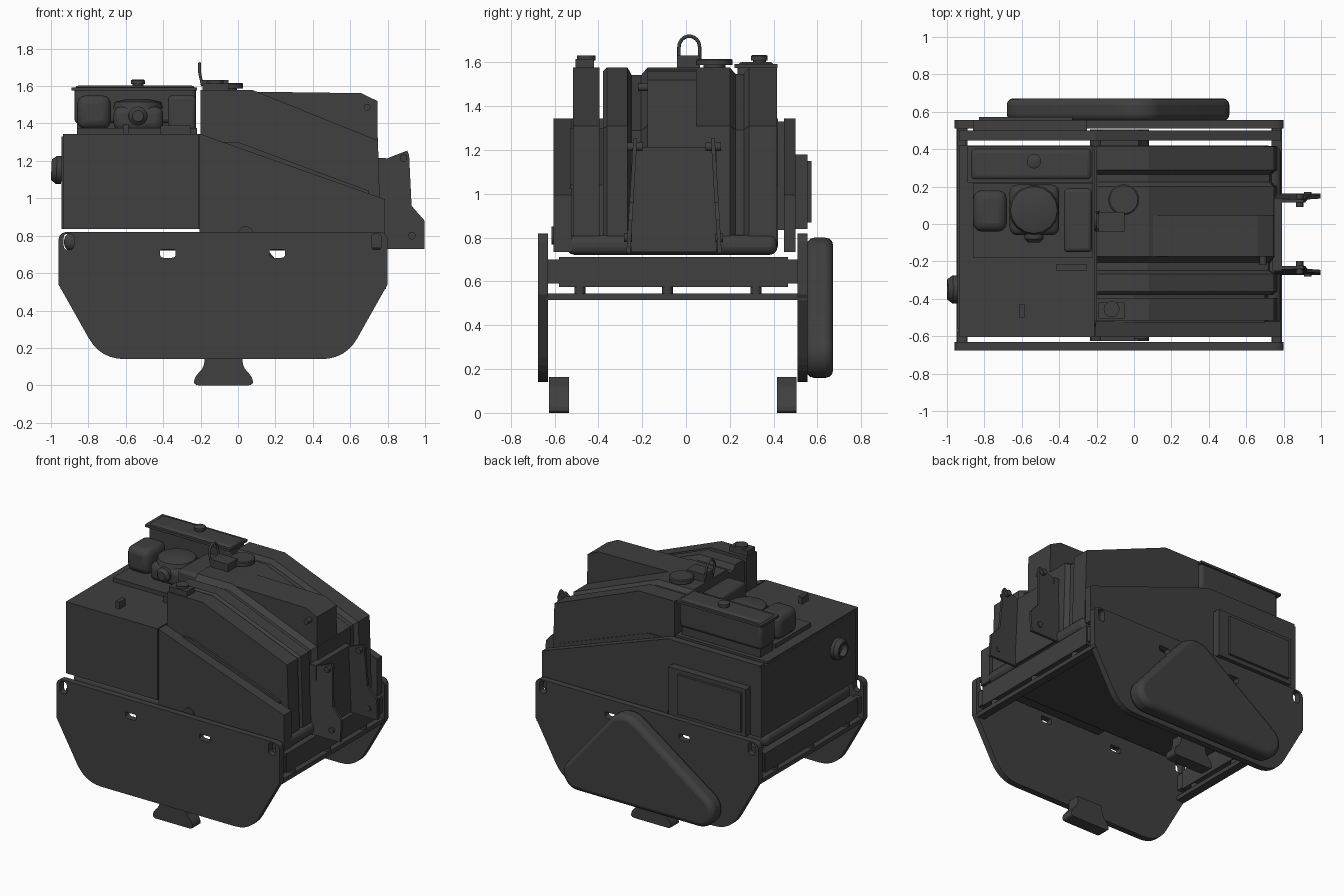
import bpy, bmesh, math
from mathutils import Vector, geometry

if "Cube" in bpy.data.objects:
    bpy.data.objects.remove(bpy.data.objects["Cube"])

mat = bpy.data.materials.new("dark_grey")
mat.diffuse_color = (0.05, 0.05, 0.05, 1)
mat.use_nodes = True
mat.node_tree.nodes["Principled BSDF"].inputs["Base Color"].default_value = mat.diffuse_color


def finish(bm, name, bevel=0, segs=3, smooth=False):
    bmesh.ops.recalc_face_normals(bm, faces=bm.faces[:])
    me = bpy.data.meshes.new(name)
    bm.to_mesh(me)
    bm.free()
    me.materials.append(mat)
    ob = bpy.data.objects.new(name, me)
    bpy.context.collection.objects.link(ob)
    if bevel:
        m = ob.modifiers.new("bevel", 'BEVEL')
        m.width, m.segments, m.limit_method = bevel, segs, 'ANGLE'
        m.angle_limit = math.radians(40)
    if smooth or bevel:
        bpy.ops.object.select_all(action='DESELECT')
        ob.select_set(True)
        bpy.context.view_layer.objects.active = ob
        bpy.ops.object.shade_smooth_by_angle(angle=math.radians(35))
    return ob


def rounded(pts, n=6):
    """Outline from (x, z, corner length) points, corners eased."""
    out = []
    for i, (x, z, r) in enumerate(pts):
        p = Vector((x, z))
        if r == 0:
            out.append(p)
            continue
        a = p + (Vector(pts[i - 1][:2]) - p).normalized() * r
        b = p + (Vector(pts[(i + 1) % len(pts)][:2]) - p).normalized() * r
        for k in range(n + 1):
            t = k / n
            out.append(a * (1 - t) ** 2 + p * 2 * t * (1 - t) + b * t * t)
    return out


def prism(name, pts, y0, y1, bevel=0, lean=0, smooth=False):
    """Side profile (x, z) extruded from y0 to y1."""
    bm = bmesh.new()
    zb = min(p[1] for p in pts)
    a, b = [[bm.verts.new((p[0], y + lean * (p[1] - zb), p[1])) for p in pts] for y in (y0, y1)]
    bm.faces.new(a)
    bm.faces.new(b[::-1])
    for i in range(len(pts)):
        bm.faces.new((a[i - 1], a[i], b[i], b[i - 1]))
    return finish(bm, name, bevel, smooth=smooth)


def box(name, x0, x1, y0, y1, z0, z1, bevel=0):
    return prism(name, [(x0, z0), (x1, z0), (x1, z1), (x0, z1)], y0, y1, bevel)


def lathe(name, centre, axis, prof, n=32):
    """Turned part: prof is (radius, height along axis)."""
    bm = bmesh.new()
    q = Vector((0, 0, 1)).rotation_difference(Vector(axis))
    rings = [[bm.verts.new(q @ Vector((r * math.cos(i * math.tau / n), r * math.sin(i * math.tau / n), h))
                           + Vector(centre)) for i in range(n)] for r, h in prof]
    for a, b in zip(rings, rings[1:]):
        for i in range(n):
            bm.faces.new((a[i - 1], a[i], b[i], b[i - 1]))
    bm.faces.new(rings[0])
    bm.faces.new(rings[-1])
    return finish(bm, name, smooth=True)


def ribbed(name, path, section, x_back, z_low):
    """Cover swept along a side path, with (y, depth) ribs across it."""
    bm = bmesh.new()
    P = [Vector(p) for p in path]
    rows = []
    for y, d in section:
        row = [(x_back, z_low)]
        for i, p in enumerate(P):
            u = (p - P[max(i - 1, 0)]).normalized() if i else (P[1] - p).normalized()
            v = (P[i + 1] - p).normalized() if i < len(P) - 1 else u
            n = (Vector((-u.y, u.x)) + Vector((-v.y, v.x))).normalized()
            row.append(tuple(p + n * d))
        rows.append([bm.verts.new((x, y, z)) for x, z in row])
    for a, b in zip(rows, rows[1:]):
        for i in range(len(a)):
            bm.faces.new((a[i - 1], a[i], b[i], b[i - 1]))
    bm.faces.new(rows[0])
    bm.faces.new(rows[-1])
    return finish(bm, name)


# Side plates with pierced slots
plate = rounded([(-.96, .82, .05), (-.96, .54, 0), (-.735, .14, .13), (.575, .14, .13), (.8, .54, 0), (.8, .82, .05)])
slots = []
for x in (-.375, .21):
    slots.append([(x - .042, .725, .01), (x - .042, .682, .02), (x + .042, .682, .02), (x + .042, .725, .01)])
for x in (-.905, .74):
    slots.append([(x - .027, .81, .022), (x - .027, .725, .022), (x + .027, .725, .022), (x + .027, .81, .022)])
for name, y0, y1 in (("front_side_plate", -.675, -.63), ("back_side_plate", .51, .555)):
    ob = prism(name, plate, y0, y1)
    cutters = [prism("slot_cutter", rounded(s, 4), y0 - .05, y1 + .05) for s in slots]
    for c in cutters:
        c.hide_render = True
        m = ob.modifiers.new("slot", 'BOOLEAN')
        m.object, m.operation, m.solver = c, 'DIFFERENCE', 'EXACT'
    bpy.context.view_layer.objects.active = ob
    for m in list(ob.modifiers):
        bpy.ops.object.modifier_apply(modifier=m.name)
    for c in cutters:
        bpy.data.objects.remove(c)

# Flared feet
foot = rounded([(-.18, .165, 0), (-.18, .10, .03), (-.235, .04, .03), (-.235, 0, .025),
                (.08, 0, .025), (.08, .04, .03), (.025, .10, .03), (.025, .165, 0)])
for name, y in (("front_foot", -.625), ("back_foot", .415)):
    prism(name, foot, y, y + .09, smooth=True)

# Belt cover on the back plate
pts = [Vector((cx + r * math.cos(a * math.tau / 32), cz + r * math.sin(a * math.tau / 32)))
       for cx, cz, r in ((-.56, .28, .12), (.40, .27, .11), (.02, .64, .16)) for a in range(32)]
prism("belt_cover", [pts[i] for i in geometry.convex_hull_2d(pts)], .55, .672, bevel=.035)

# Cross bars, lower flanges and rubber mounts at both ends
for side, x0, x1 in (("left", -.95, -.89), ("right", .735, .79)):
    box(side + "_cross_bar", x0, x1, -.58, .465, .575, .712)
    box(side + "_bar_core", x0 + .006, x1 - .006, -.635, .515, .59, .70)
    box(side + "_flange", x0, x1, -.64, .555, .515, .545)
    for y in (-.485, -.085, .32):
        lathe(side + "_mount", ((x0 + x1) / 2, y, .545), (0, 0, 1), [(.025, 0), (.025, .035)], 16)

# Body tray, engine deck and shrouds
box("body_tray", -.93, .785, -.545, .418, .722, .812, bevel=.035)
box("engine_deck", -.935, -.212, -.604, .42, .835, 1.345)
box("deck_end_panel", -.945, -.9, -.56, .5, .835, 1.33)
shroud = [(-.205, 1.345), (-.935, 1.345), (-.935, .835), (-.205, .835), (-.205, .735), (.785, .735), (.785, .995)]
prism("back_shroud", shroud, .447, .5)
prism("front_shroud", [(-.205, 1.345), (-.205, .735), (.785, .735), (.785, .995)], -.604, -.52)
box("back_access_box", -.86, -.25, .5, .555, .84, 1.18)
box("back_access_lid", -.83, -.33, .55, .572, .87, 1.15)
lathe("front_plug", (.04, -.6, .81), (0, -1, 0), [(.04, 0), (.04, .015)])

# Ribbed hood
path = [(-.2, 1.578), (.08, 1.578), (.748, 1.31), (.765, .76)]
ribbed("hood", path, [(-.38, -.02), (-.36, 0), (-.268, 0), (-.248, -.036), (-.205, -.036), (-.175, 0), (.2, 0),
                      (.225, -.03), (.265, -.03), (.288, 0), (.415, 0)], -.2, .76)
ribbed("hood_front_ridge", path, [(-.515, 0), (-.395, 0)], -.2, .76)
ribbed("hood_joint", [(-.2, 1.3), (0, 1.3), (.7, 1.04), (.72, .76)], [(-.53, 0), (.42, 0)], -.2, .76)
prism("hood_scoop", [(.06, 1.57), (.66, 1.562), (.745, 1.52), (.748, 1.25), (.6, 1.25)], -.175, .047)
lathe("scoop_knob", (.69, -.17, 1.487), (0, -1, 0), [(.018, 0), (.018, .05)], 16)

# Filler cap, round lid and lifting hoop on top
box("filler_base", -.19, -.05, -.505, -.42, 1.57, 1.615)
lathe("filler_cap", (-.12, -.455, 1.61), (0, 0, 1), [(.042, 0), (.042, .022)])
lathe("round_lid", (-.055, .13, 1.57), (0, 0, 1), [(.05, 0), (.05, .018), (.082, .018), (.082, .042), (.075, .047)])
box("hoop_base", -.19, -.05, -.04, .065, 1.57, 1.632)
cu = bpy.data.curves.new("lifting_hoop", 'CURVE')
cu.dimensions, cu.bevel_depth, cu.bevel_resolution = '3D', .008, 3
hoop = [(-.19, -.032, 1.6)] + [(-.205, .015 - .047 * math.cos(a * math.pi / 12), 1.67 + .05 * math.sin(a * math.pi / 12))
                               for a in range(13)] + [(-.19, .062, 1.6)]
sp = cu.splines.new('POLY')
sp.points.add(len(hoop) - 1)
for p, c in zip(sp.points, hoop):
    p.co = (*c, 1)
cu.materials.append(mat)
bpy.context.collection.objects.link(bpy.data.objects.new("lifting_hoop", cu))

# Engine: fuel tank, block, muffler, air filter and base
box("fuel_tank", -.875, -.225, .235, .405, 1.40, 1.603, bevel=.025)
box("tank_flange", -.89, -.218, .222, .418, 1.575, 1.592)
box("tank_support", -.86, -.24, .25, .39, 1.34, 1.41)
lathe("tank_cap", (-.535, .335, 1.59), (0, 0, 1), [(.03, 0), (.03, .02), (.038, .02), (.038, .04), (.03, .045)])
box("engine_base", -.86, -.22, -.18, .22, 1.34, 1.375)
box("engine_block", -.665, -.4, -.06, .21, 1.36, 1.49, bevel=.04)
lathe("starter_cover", (-.535, .075, 1.48), (0, 0, 1), [(.135, 0), (.125, .035), (.06, .05)], 16)
lathe("engine_shaft_hub", (-.535, -.1, 1.44), (0, 1, 0), [(.03, 0), (.05, .02), (.05, .08)])
box("muffler", -.86, -.68, -.04, .18, 1.37, 1.55, bevel=.045)
box("air_filter", -.375, -.225, -.15, .19, 1.36, 1.55, bevel=.02)
box("throttle_bar", -.415, -.255, -.25, -.215, 1.34, 1.39)
box("deck_latch", -.615, -.585, -.5, -.43, 1.34, 1.395)

# Exhaust outlet on the left end
lathe("exhaust_outlet", (-.93, -.35, 1.15), (-1, 0, .05),
      [(.062, 0), (.062, .012), (.075, .012), (.075, .04), (.055, .068), (.045, .068), (.04, .03)])

# Handle bracket on the right end
side = [(.75, 1.195), (.905, 1.255), (.915, 1.23), (.928, .96), (.998, .88), (.998, .73), (.75, .73)]
for name, y, lean in (("handle_front_plate", -.272, .06), ("handle_back_plate", .145, -.06)):
    prism(name, side, y, y + .018, lean=lean)
    yc = y + .009 + lean * .49
    lathe(name + "_pin", (.885, yc - .035, 1.215), (0, 1, 0), [(.02, 0), (.02, .07)], 16)
    lathe(name + "_lower_pin", (.93, y - .01, .80), (0, 1, 0), [(.02, 0), (.02, .035)], 16)
box("handle_panel", .74, .792, -.25, .14, .735, 1.215)
